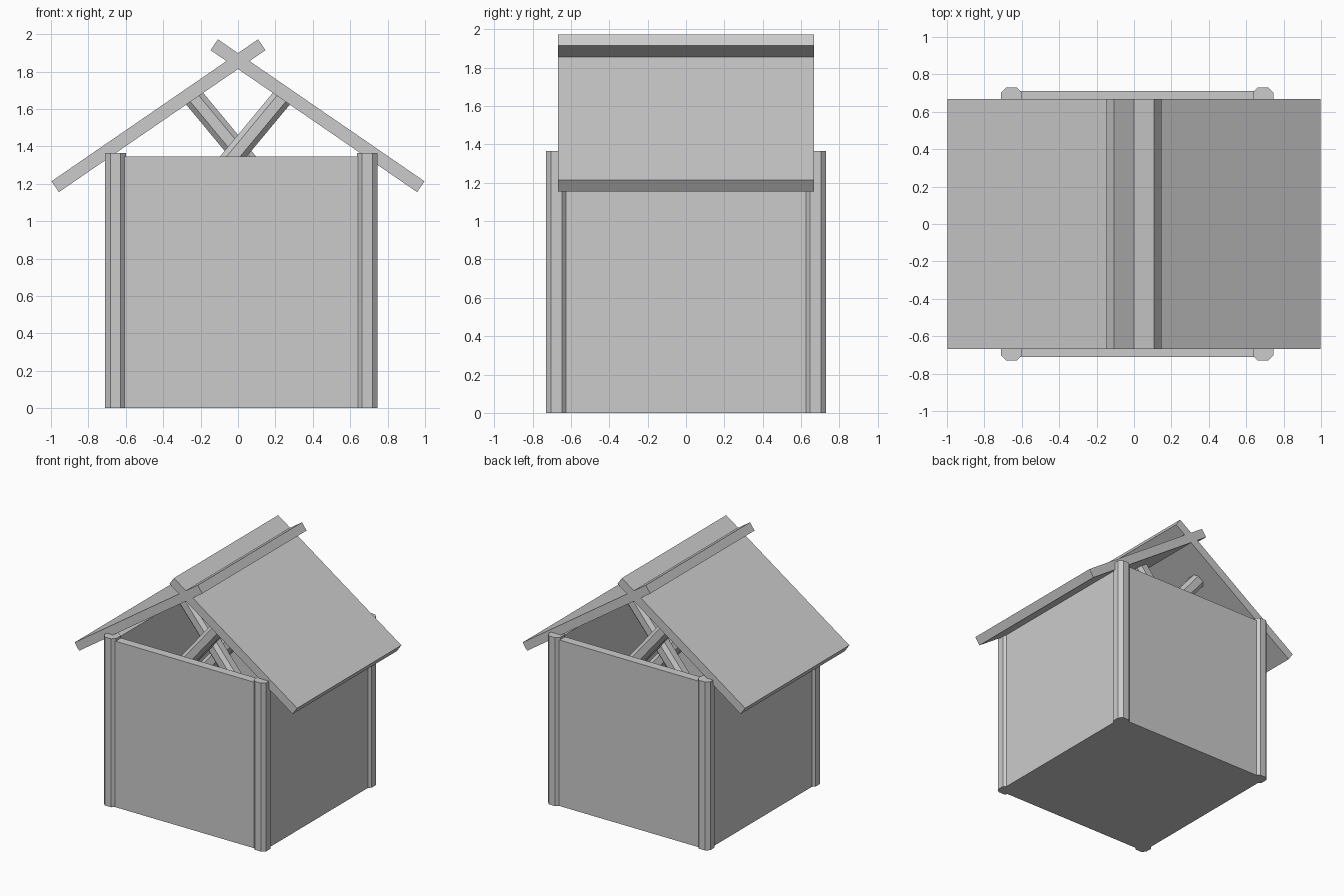
import bpy, math

if "Cube" in bpy.data.objects:
    bpy.data.objects.remove(bpy.data.objects["Cube"])

CX = 0.0175          # walls and posts sit slightly off the ridge line
HX, HY = 0.6725, 0.675


def prism(name, profile, length, loc, tilt=0.0):
    """Extrude an XY profile along z from loc, tilted about y."""
    n = len(profile)
    verts = [(x, y, z) for z in (0, length) for x, y in profile]
    faces = [tuple(reversed(range(n))), tuple(range(n, 2 * n))]
    faces += [(i, (i + 1) % n, n + (i + 1) % n, n + i) for i in range(n)]
    mesh = bpy.data.meshes.new(name)
    mesh.from_pydata(verts, [], faces)
    ob = bpy.data.objects.new(name, mesh)
    ob.location = loc
    ob.rotation_euler = (0, tilt, 0)
    bpy.context.collection.objects.link(ob)
    return ob


def panel(name, size, loc, tilt=0.0):
    bpy.ops.mesh.primitive_cube_add(size=1, location=loc, rotation=(0, tilt, 0))
    ob = bpy.context.object
    ob.name = name
    ob.scale = size
    return ob


# Eight-sided timber cross-section
a, b = 0.055, 0.028
timber = [(a, -b), (a, b), (b, a), (-b, a), (-a, b), (-a, -b), (-b, -a), (b, -a)]

# Corner posts
for sx, xn in ((-1, "left"), (1, "right")):
    for sy, yn in ((-1, "front"), (1, "back")):
        prism(f"{yn}_{xn}_post", timber, 1.365, (CX + sx * HX, sy * HY, 0))

# Wall panels
for s, yn, xn in ((-1, "front", "left"), (1, "back", "right")):
    panel(f"{yn}_wall", (1.335, 0.07, 1.345), (CX, s * HY, 0.6725))
    panel(f"{xn}_wall", (0.07, 1.335, 1.345), (CX + s * HX, 0, 0.6725))

# Floor panel
panel("floor", (1.335, 1.335, 0.07), (CX, 0, 0.035))

# Roof panels crossing at the ridge
for s, xn in ((-1, "left"), (1, "right")):
    panel(f"{xn}_roof", (1.34, 1.335, 0.07), (s * 0.425, 0, 1.564),
          s * math.radians(34.5))

# Crossed braces under the roof, a pair near each gable
tilt, length = math.radians(39.7), 1.365
for y, s, name in ((-0.45, 1, "front_right"), (-0.34, -1, "front_left"),
                   (0.45, -1, "back_left"), (0.34, 1, "back_right")):
    foot = (s * (0.24 - length * math.sin(tilt)), y,
            1.665 - length * math.cos(tilt))
    prism(f"{name}_brace", timber, length, foot, s * tilt)
